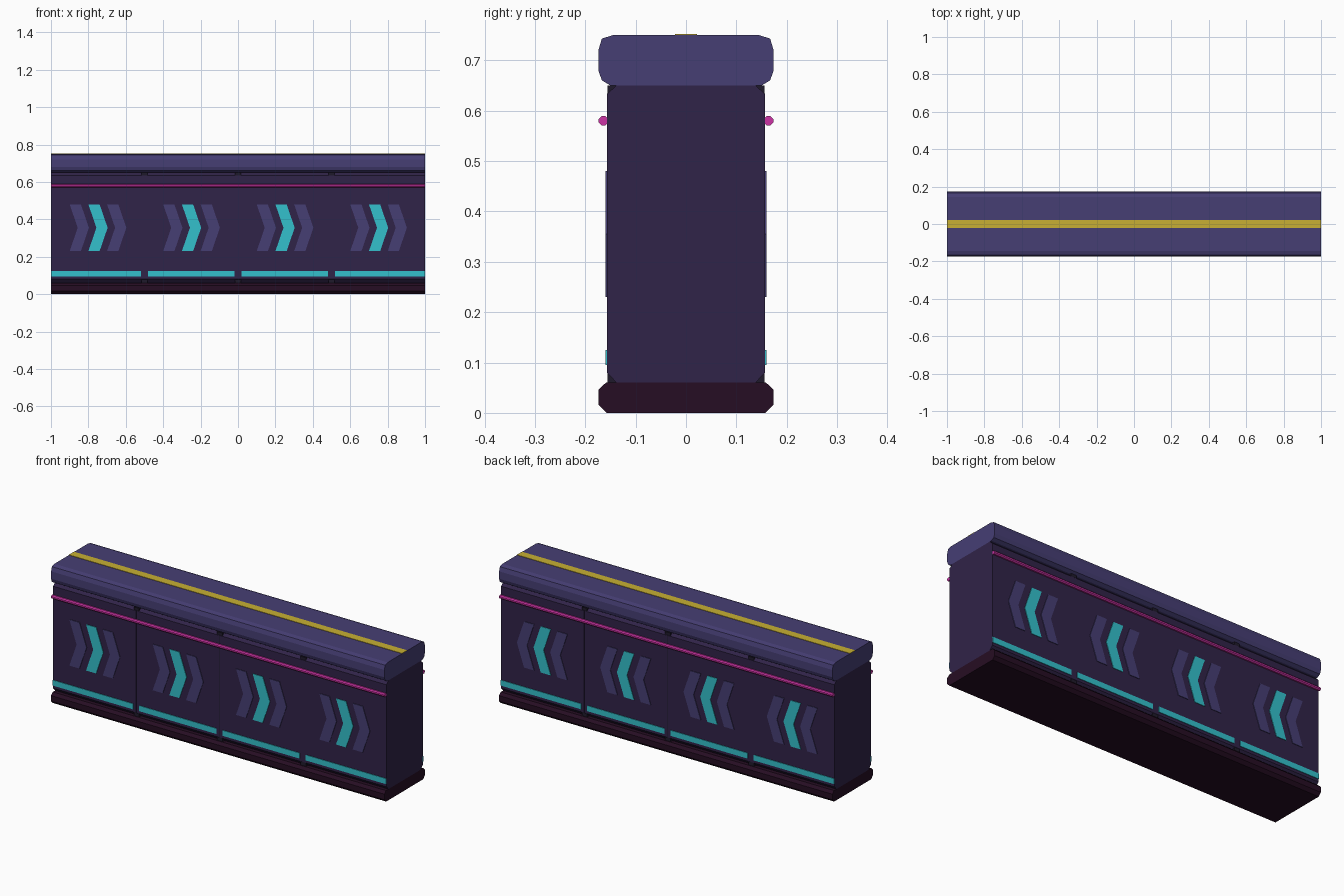
import bpy, bmesh, math

if "Cube" in bpy.data.objects:
    bpy.data.objects.remove(bpy.data.objects["Cube"])


def material(name, hex_code):
    def lin(c):
        return c / 12.92 if c <= 0.04045 else ((c + 0.055) / 1.055) ** 2.4
    m = bpy.data.materials.new(name)
    rgb = [lin(int(hex_code[i:i + 2], 16) / 255) for i in (0, 2, 4)]
    m.diffuse_color = (*rgb, 1)
    m.use_nodes = True
    m.node_tree.nodes["Principled BSDF"].inputs["Base Color"].default_value = m.diffuse_color
    return m


PURPLE = material("muted purple", "463E74")
BODY = material("dark purple", "302348")
BASE = material("dark plum", "260D23")
RIB = material("near black", "1F1A2B")
TEAL = material("teal", "33C0CC")
YELLOW = material("yellow", "C8B033")
PINK = material("pink", "CC33A5")


def prism(name, points, offset, mat):
    """Extrude a closed 3D outline along an offset vector."""
    bm = bmesh.new()
    face = bm.faces.new([bm.verts.new(p) for p in points])
    new = bmesh.ops.extrude_face_region(bm, geom=[face])["geom"]
    bmesh.ops.translate(bm, vec=offset,
                        verts=[v for v in new if isinstance(v, bmesh.types.BMVert)])
    bmesh.ops.recalc_face_normals(bm, faces=bm.faces)
    mesh = bpy.data.meshes.new(name)
    bm.to_mesh(mesh)
    bm.free()
    ob = bpy.data.objects.new(name, mesh)
    mesh.materials.append(mat)
    bpy.context.collection.objects.link(ob)
    return ob


def beam(name, half, x0, x1, mat):
    """Run a left-right symmetric (y, z) section from x0 to x1."""
    section = half + [(-y, z) for y, z in reversed(half)]
    return prism(name, [(x0, y, z) for y, z in section], (x1 - x0, 0, 0), mat)


def plate(name, outline, side, mat):
    """Thin (x, z) plate on the front (-1) or back (+1) face."""
    return prism(name, [(x, side * 0.155, z) for x, z in outline],
                 (0, side * 0.005, 0), mat)


# Base plinth and top cap
beam("base", [(0.158, 0), (0.174, 0.016), (0.174, 0.046), (0.159, 0.06)],
     -1, 1, BASE)
beam("top_cap", [(0.15, 0.65), (0.167, 0.66), (0.174, 0.68), (0.174, 0.72),
                 (0.167, 0.743), (0.145, 0.75)], -1, 1, PURPLE)
beam("cap_stripe", [(0.022, 0.748), (0.022, 0.752)], -1, 1, YELLOW)

# Four body modules separated by hairline seams
for i in range(4):
    x = -1 + 0.5 * i
    beam("body_module", [(0.138, 0.06), (0.157, 0.08), (0.157, 0.633), (0.138, 0.65)],
         x + (0.001 if i else 0), x + (0.499 if i < 3 else 0.5), BODY)

# Ribs that show where the body edges are chamfered
for x in (-0.5, 0, 0.5):
    beam("joint_rib", [(0.156, 0.06), (0.156, 0.65)], x - 0.016, x + 0.016, RIB)

for side in (-1, 1):
    # Round handrail along the upper face
    ring = [(-1, side * 0.164 + 0.01 * math.cos(a), 0.58 + 0.01 * math.sin(a))
            for a in (math.tau * (k + 0.5) / 8 for k in range(8))]
    prism("side_rail", ring, (2, 0, 0), PINK)

    for i in range(4):
        x = -1 + 0.5 * i
        # Lower light strip, broken at each joint
        a = x + (0.018 if i else 0)
        b = x + 0.5 - (0.018 if i < 3 else 0)
        plate("light_strip", [(a, 0.095), (b, 0.095), (b, 0.125), (a, 0.125)],
              side, TEAL)
        # Three direction arrows, the middle one lit
        for j in range(3):
            c = x + 0.1 + 0.1 * j
            plate("chevron", [(c, 0.23), (c + 0.06, 0.23), (c + 0.103, 0.355),
                              (c + 0.06, 0.48), (c, 0.48), (c + 0.043, 0.355)],
                  side, TEAL if j == 1 else PURPLE)
